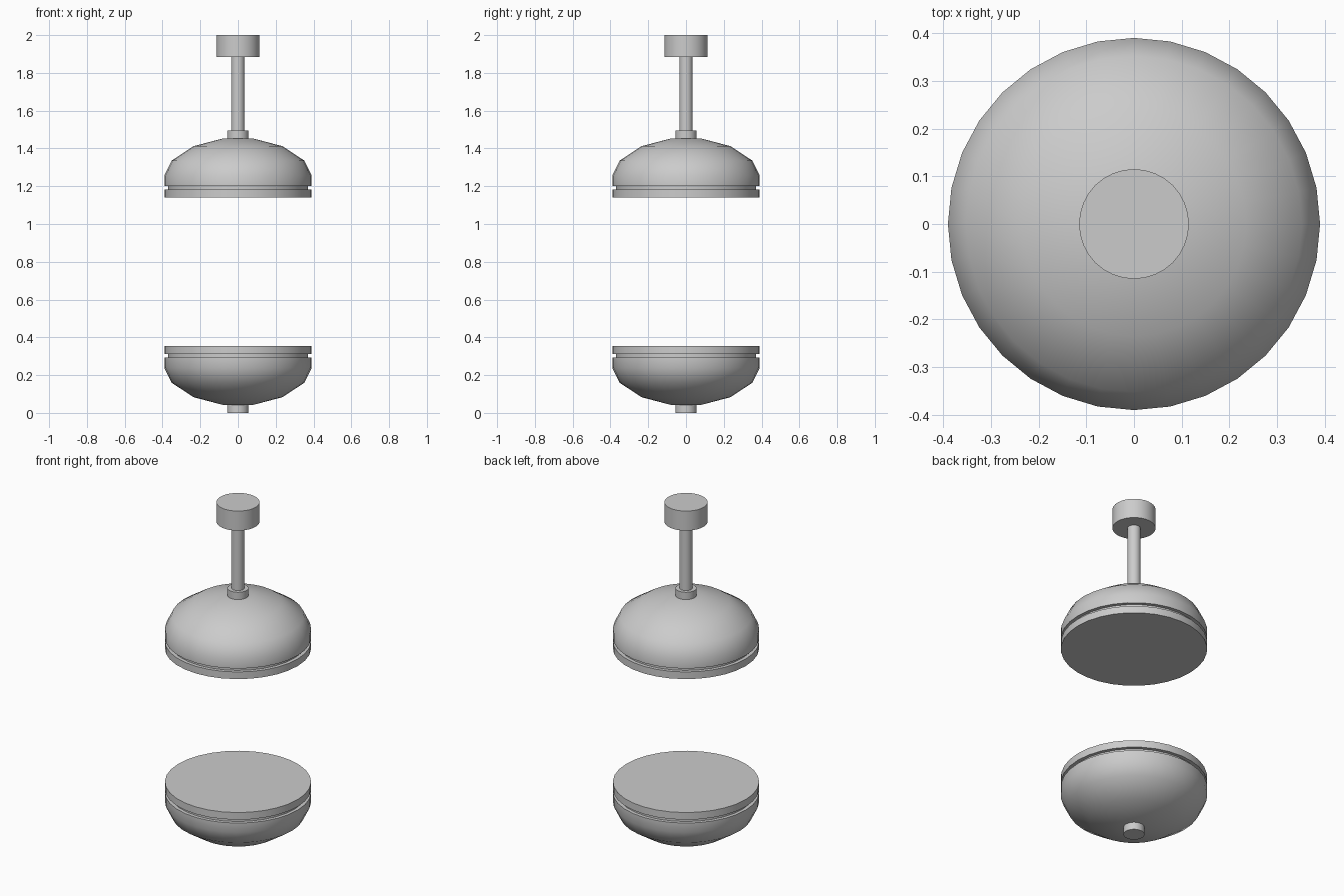
import bpy, bmesh
from math import cos, sin, tau, radians

if "Cube" in bpy.data.objects:
    bpy.data.objects.remove(bpy.data.objects["Cube"])

SEG = 32
MID = 0.7475  # mirror height between the upper and lower halves


def lathe(name, profile, flip=False):
    """Spin (radius, z) points, listed bottom to top, into a closed solid."""
    bm = bmesh.new()
    rings = []
    for r, z in profile:
        if flip:
            z = 2 * MID - z
        rings.append([bm.verts.new((r * cos(tau * i / SEG), r * sin(tau * i / SEG), z))
                      for i in range(SEG)])
    for a, b in zip(rings, rings[1:]):
        for i in range(SEG):
            j = (i + 1) % SEG
            bm.faces.new((a[i], a[j], b[j], b[i]))
    bm.faces.new(rings[0])
    bm.faces.new(rings[-1])
    bmesh.ops.recalc_face_normals(bm, faces=bm.faces)
    mesh = bpy.data.meshes.new(name)
    bm.to_mesh(mesh)
    bm.free()
    ob = bpy.data.objects.new(name, mesh)
    bpy.context.collection.objects.link(ob)
    bpy.ops.object.select_all(action='DESELECT')
    ob.select_set(True)
    bpy.context.view_layer.objects.active = ob
    bpy.ops.object.shade_smooth_by_angle(angle=radians(40))
    return ob


def cylinder(name, r, z0, z1, flip=False):
    return lathe(name, [(r, z0), (r, z1)], flip)


# Ceiling mount and hanging rod
cylinder("ceiling_mount", 0.115, 1.885, 2.0)
cylinder("hanging_rod", 0.035, 1.495, 1.885)

# Upper half, and the same parts mirrored for the lower half
DOME = [(0.39, 1.202), (0.39, 1.257), (0.352, 1.335),
        (0.235, 1.412), (0.083, 1.452)]
for side, flip in (("upper", False), ("lower", True)):
    cylinder(side + "_rim_plate", 0.39, 1.14, 1.182, flip)
    cylinder(side + "_groove_spacer", 0.37, 1.182, 1.202, flip)
    lathe(side + "_dome", DOME, flip)
    cylinder(side + "_collar", 0.056, 1.452, 1.495, flip)
